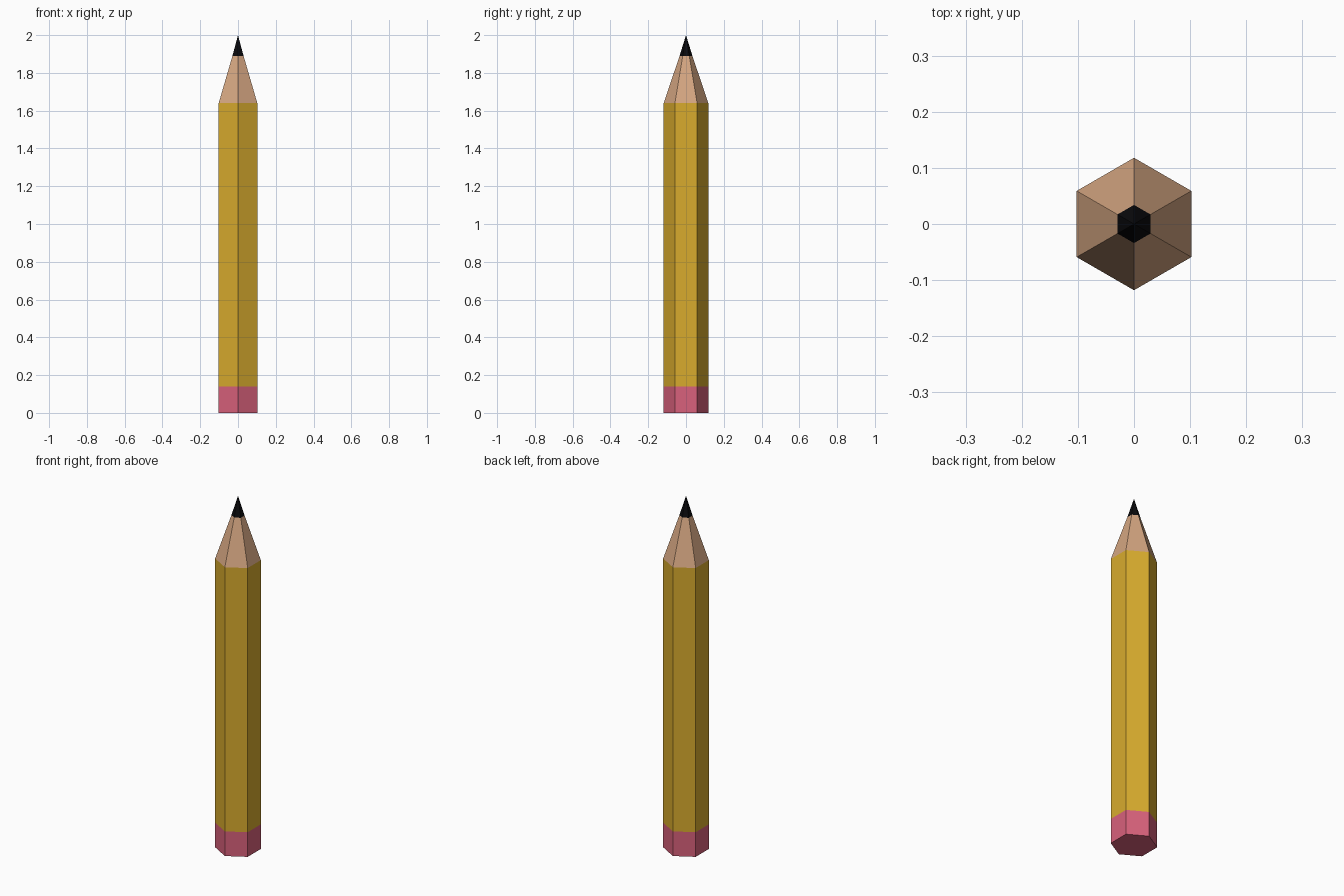
import bpy
import bmesh
from math import sin, cos, pi

if "Cube" in bpy.data.objects:
    bpy.data.objects.remove(bpy.data.objects["Cube"])

SIDES = 6
RADIUS = 0.118       # corner radius of the hexagonal body
LEAD_RADIUS = 0.034  # corner radius where wood meets lead


def material(name, rgb):
    mat = bpy.data.materials.new(name)
    mat.diffuse_color = (*rgb, 1.0)
    mat.use_nodes = True
    mat.node_tree.nodes["Principled BSDF"].inputs["Base Color"].default_value = mat.diffuse_color
    return mat


def hex_section(name, z0, r0, z1, r1, rgb, cap_bottom=False):
    """Hexagonal band between two heights; r1 = 0 closes it to a point."""
    bm = bmesh.new()

    def ring(z, r):
        return [bm.verts.new((r * cos(pi / 2 + 2 * pi * i / SIDES),
                              r * sin(pi / 2 + 2 * pi * i / SIDES), z))
                for i in range(SIDES)]

    low = ring(z0, r0)
    high = ring(z1, r1) if r1 else [bm.verts.new((0, 0, z1))]
    for i in range(SIDES):
        j = (i + 1) % SIDES
        if r1:
            bm.faces.new((low[i], low[j], high[j], high[i]))
        else:
            bm.faces.new((low[i], low[j], high[0]))
    if cap_bottom:
        bm.faces.new(low[::-1])

    mesh = bpy.data.meshes.new(name)
    bm.to_mesh(mesh)
    bm.free()
    mesh.materials.append(material(name + "_colour", rgb))
    obj = bpy.data.objects.new(name, mesh)
    bpy.context.collection.objects.link(obj)
    return obj


# Eraser, painted body, sharpened wood and lead, stacked from the ground up
hex_section("eraser", 0.0, RADIUS, 0.14, RADIUS, (0.69, 0.12, 0.20), cap_bottom=True)
hex_section("body", 0.14, RADIUS, 1.64, RADIUS, (0.69, 0.41, 0.027))
hex_section("wood_tip", 1.64, RADIUS, 1.89, LEAD_RADIUS, (0.66, 0.38, 0.22))
hex_section("lead", 1.89, LEAD_RADIUS, 2.0, 0.0, (0.003, 0.003, 0.004))
